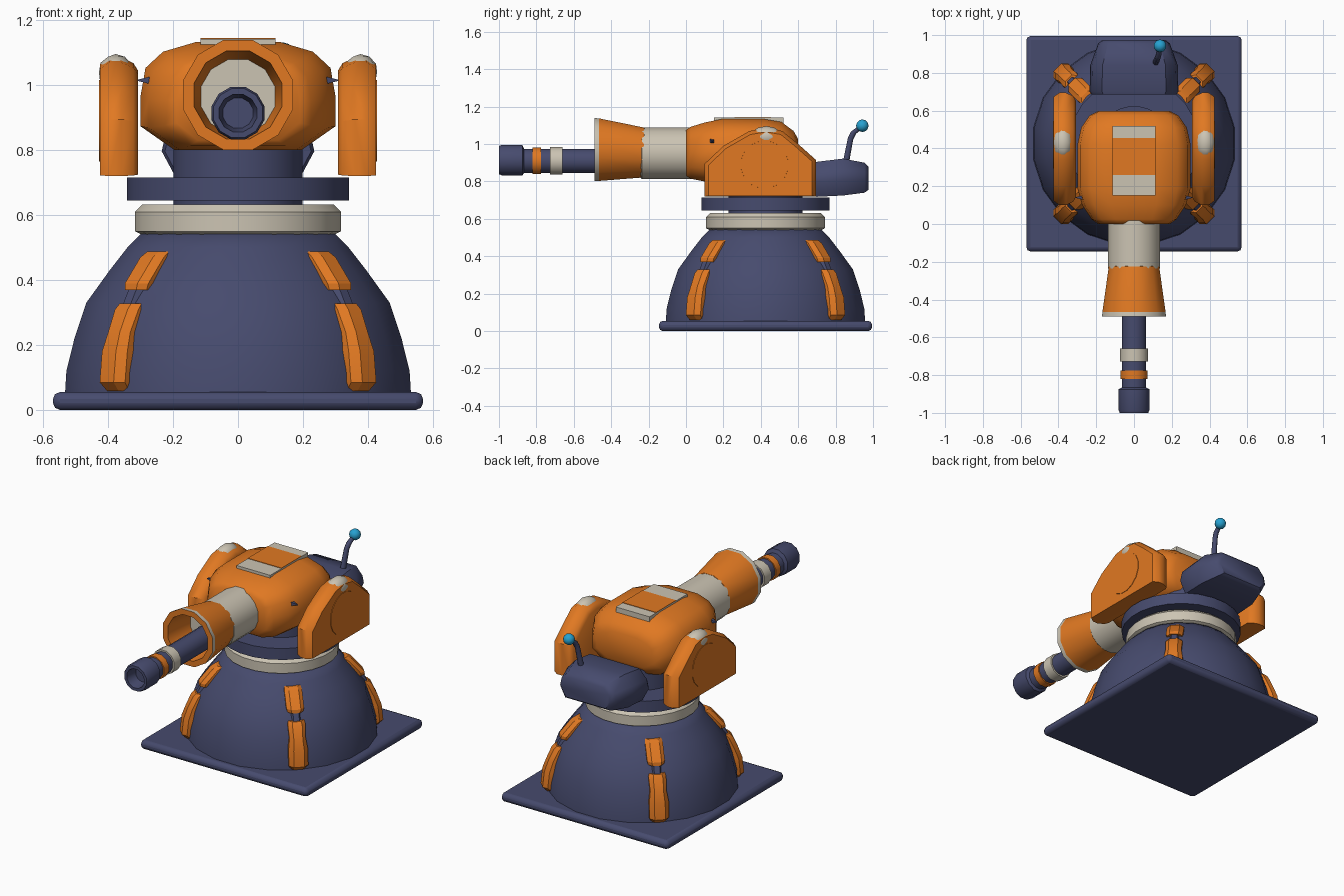
import bpy, bmesh, math
from mathutils import Vector, Matrix

if "Cube" in bpy.data.objects:
    bpy.data.objects.remove(bpy.data.objects["Cube"])


def material(name, rgb):
    m = bpy.data.materials.new(name)
    m.diffuse_color = (*rgb, 1)
    m.use_nodes = True
    m.node_tree.nodes["Principled BSDF"].inputs["Base Color"].default_value = m.diffuse_color
    return m


ORANGE = material("orange", (0.75, 0.19, 0.016))
NAVY = material("navy", (0.062, 0.070, 0.155))
CREAM = material("cream", (0.60, 0.55, 0.45))
CYAN = material("cyan", (0.02, 0.36, 0.64))
CY = 0.425  # centre of the pedestal in y


def finish(name, bm, mats, angle=35, bevel=0, rule=None):
    bmesh.ops.recalc_face_normals(bm, faces=bm.faces[:])
    mesh = bpy.data.meshes.new(name)
    bm.to_mesh(mesh)
    bm.free()
    ob = bpy.data.objects.new(name, mesh)
    bpy.context.collection.objects.link(ob)
    for m in mats:
        mesh.materials.append(m)
    if rule:
        for p in mesh.polygons:
            p.material_index = rule(p)
    if bevel:
        b = ob.modifiers.new("bevel", "BEVEL")
        b.width, b.segments = bevel, 2
    bpy.ops.object.select_all(action='DESELECT')
    ob.select_set(True)
    bpy.context.view_layer.objects.active = ob
    bpy.ops.object.shade_smooth_by_angle(angle=math.radians(angle))
    return ob


def loft(name, rings, mats, caps=True, **kw):
    bm = bmesh.new()
    vr = [[bm.verts.new(p) for p in ring] for ring in rings]
    n = len(vr[0])
    for a, b in zip(vr, vr[1:]):
        for i in range(n):
            j = (i + 1) % n
            bm.faces.new((a[i], a[j], b[j], b[i]))
    if caps:
        bm.faces.new(vr[0])
        bm.faces.new(vr[-1])
    return finish(name, bm, mats, **kw)


def circle(n, r):
    return [(r * math.cos(math.tau * (i + .5) / n), r * math.sin(math.tau * (i + .5) / n)) for i in range(n)]


def lathe_z(name, profile, mats, n=24, **kw):
    return loft(name, [[(x, CY + y, z) for x, y in circle(n, r)] for z, r in profile], mats, **kw)


def lathe_y(name, profile, mats, n=12, **kw):
    """profile holds (y, radius, centre height)"""
    return loft(name, [[(x, y, zc + z) for x, z in circle(n, r)] for y, r, zc in profile], mats, **kw)


def box(name, lo, hi, mats, **kw):
    rings = [[(lo[0], lo[1], z), (hi[0], lo[1], z), (hi[0], hi[1], z), (lo[0], hi[1], z)] for z in (lo[2], hi[2])]
    return loft(name, rings, mats, **kw)


def ball(name, centre, radii, mat, sub=2):
    bm = bmesh.new()
    bmesh.ops.create_icosphere(bm, subdivisions=sub, radius=1)
    bm.transform(Matrix.Translation(centre) @ Matrix.Diagonal((*radii, 1)))
    return finish(name, bm, [mat], angle=60)


# Pedestal: square plate, dome, ring and collar
box("base_plate", (-0.57, CY - 0.57, 0), (0.57, CY + 0.57, 0.055), [NAVY], bevel=0.022)
lathe_z("dome", [(0.04, 0.54), (0.12, 0.535), (0.22, 0.51), (0.33, 0.473), (0.43, 0.40),
                 (0.50, 0.345), (0.545, 0.30)], [NAVY], n=20, angle=50)
lathe_z("neck_ring", [(0.535, 0.29), (0.55, 0.32), (0.61, 0.32), (0.632, 0.298)], [CREAM])
lathe_z("collar", [(0.645, 0.345), (0.715, 0.345)], [NAVY])
lathe_z("turret_neck", [(0.62, 0.2), (0.84, 0.2)], [NAVY])

# Four clamps running down the dome diagonals
def strip(name, pts, angle, mat):
    """pts holds (height, outer radius, half width)"""
    d = Vector((math.cos(angle), math.sin(angle), 0))
    t = Vector((-d.y, d.x, 0))
    rings = []
    for z, r, w in pts:
        sec = [(r - 0.09, -w), (r - 0.025, -w), (r, -w * .55), (r, w * .55), (r - 0.025, w), (r - 0.09, w)]
        rings.append([Vector((0, CY, z)) + d * a + t * b for a, b in sec])
    loft(name, rings, [mat], angle=25)


for k in range(4):
    a = math.pi / 4 + k * math.pi / 2
    strip("clamp_foot", [(0.058, 0.545, 0.045), (0.085, 0.572, 0.055), (0.18, 0.562, 0.055),
                         (0.24, 0.54, 0.046), (0.31, 0.508, 0.05), (0.328, 0.49, 0.045)], a, ORANGE)
    strip("clamp_link", [(0.315, 0.49, 0.03), (0.385, 0.452, 0.03)], a, NAVY)
    strip("clamp_top", [(0.37, 0.468, 0.045), (0.39, 0.465, 0.05), (0.47, 0.398, 0.05),
                        (0.488, 0.37, 0.045)], a, ORANGE)

# Turret head: rounded body lofted front to back
HEAD = [(0.65, 0), (1, .22), (1, .5), (.95, .76), (.77, .91), (.43, 1)]
def head_ring(y, w, z0, z1):
    right = [(w * x, y, z0 + (z1 - z0) * z) for x, z in HEAD]
    return right + [(-x, yy, z) for x, yy, z in reversed(right)]


loft("turret_head", [head_ring(*s) for s in (
    (0.0, 0.19, 0.83, 1.075), (0.025, 0.225, 0.815, 1.092), (0.10, 0.275, 0.80, 1.115), (0.19, 0.30, 0.80, 1.133),
    (0.42, 0.30, 0.80, 1.133), (0.51, 0.28, 0.80, 1.118), (0.575, 0.235, 0.82, 1.07), (0.598, 0.19, 0.86, 1.03))],
    [ORANGE], angle=50)

# Roof hatch with an orange middle panel
box("roof_hatch", (-0.115, 0.15, 1.11), (0.115, 0.52, 1.142), [CREAM])
box("hatch_panel", (-0.115, 0.26, 1.138), (0.115, 0.455, 1.145), [ORANGE])

# Barrel sleeve, flared shroud and gun tube
lathe_y("barrel_sleeve", [(-0.25, 0.125, 0.95), (-0.235, 0.14, 0.95), (0.04, 0.14, 0.95)], [CREAM], n=16)
lathe_y("barrel_shroud", [(-0.215, 0.12, 0.955), (-0.225, 0.138, 0.955), (-0.465, 0.173, 0.97), (-0.49, 0.175, 0.97),
                          (-0.49, 0.14, 0.97), (-0.30, 0.118, 0.965)], [ORANGE, CREAM], n=12,
        rule=lambda p: 1 if (p.normal.y > -0.5 and -0.488 < p.center.y < -0.468 and
                             math.hypot(p.center.x, p.center.z - .97) > .16) or
        (p.center.y > -0.31 and p.center.y < -0.29) else 0)
lathe_y("gun_tube", [(-0.28, 0.066, 0.91), (-0.865, 0.066, 0.91), (-0.875, 0.084, 0.914), (-0.985, 0.084, 0.914),
                     (-1.0, 0.078, 0.914), (-1.0, 0.06, 0.914), (-0.93, 0.048, 0.914)], [NAVY])
lathe_y("orange_band", [(-0.82, 0.073, 0.91), (-0.775, 0.073, 0.91)], [ORANGE])
lathe_y("cream_band", [(-0.727, 0.076, 0.91), (-0.66, 0.076, 0.91)], [CREAM])

# Side armour, caps, hubs and small spikes, mirrored
ARM = [(0.10, 0.72), (0.695, 0.72), (0.695, 0.915), (0.60, 1.0), (0.515, 1.07), (0.43, 1.085),
       (0.34, 1.07), (0.20, 0.99), (0.10, 0.895)]
for s in (-1, 1):
    rings = []
    for x, k in ((0.308, 0.86), (0.322, 0.94), (0.36, 1), (0.395, 1), (0.425, 0.93)):
        rings.append([(s * x, 0.40 + (y - 0.40) * k, 0.80 + (z - 0.80) * (k if z > .8 else 1 - (1 - k) * .4))
                      for y, z in ARM])
    loft("side_armour", rings, [ORANGE], angle=40)
    ball("armour_cap", (s * 0.377, 0.43, 1.04), (0.054, 0.087, 0.056), CREAM)
    hub = [[(s * x, 0.42 + y, 0.89 + z) for y, z in circle(16, r)] for x, r in ((0.41, 0.13), (0.428, 0.128))]
    loft("armour_hub", hub, [ORANGE])
    spike = [[(s * x, 0.14 + y, 1.015 + z) for y, z in circle(4, r)] for x, r in ((0.26, 0.02), (0.31, 0.002))]
    loft("spike", spike, [NAVY])

# Rear equipment box, tapered towards the back
def box_ring(y, w, z0, z1):
    h = z1 - z0
    return [(sx * w * k, y, z0 + h * f) for sx, k, f in (
        (1, .82, 0), (1, 1, .42), (1, .95, .7), (1, .72, 1), (-1, .72, 1), (-1, .95, .7), (-1, 1, .42), (-1, .82, 0))]


loft("rear_box", [box_ring(*r) for r in ((0.685, 0.225, 0.72, 0.90), (0.70, 0.235, 0.718, 0.905),
     (0.84, 0.232, 0.725, 0.922), (0.955, 0.19, 0.74, 0.90), (0.975, 0.165, 0.755, 0.88))], [NAVY], angle=40)

# Bent antenna with a glowing tip
path = [((0.115, 0.855, 0.90), 0.017), ((0.125, 0.88, 1.03), 0.015), ((0.13, 0.895, 1.06), 0.015),
        ((0.138, 0.945, 1.10), 0.013)]
loft("antenna", [[(p[0] + x, p[1] + y, p[2] - 0.4 * y) for x, y in circle(8, r)] for p, r in path], [NAVY], angle=50)
ball("antenna_tip", (0.138, 0.943, 1.098), (0.034, 0.034, 0.034), CYAN)
